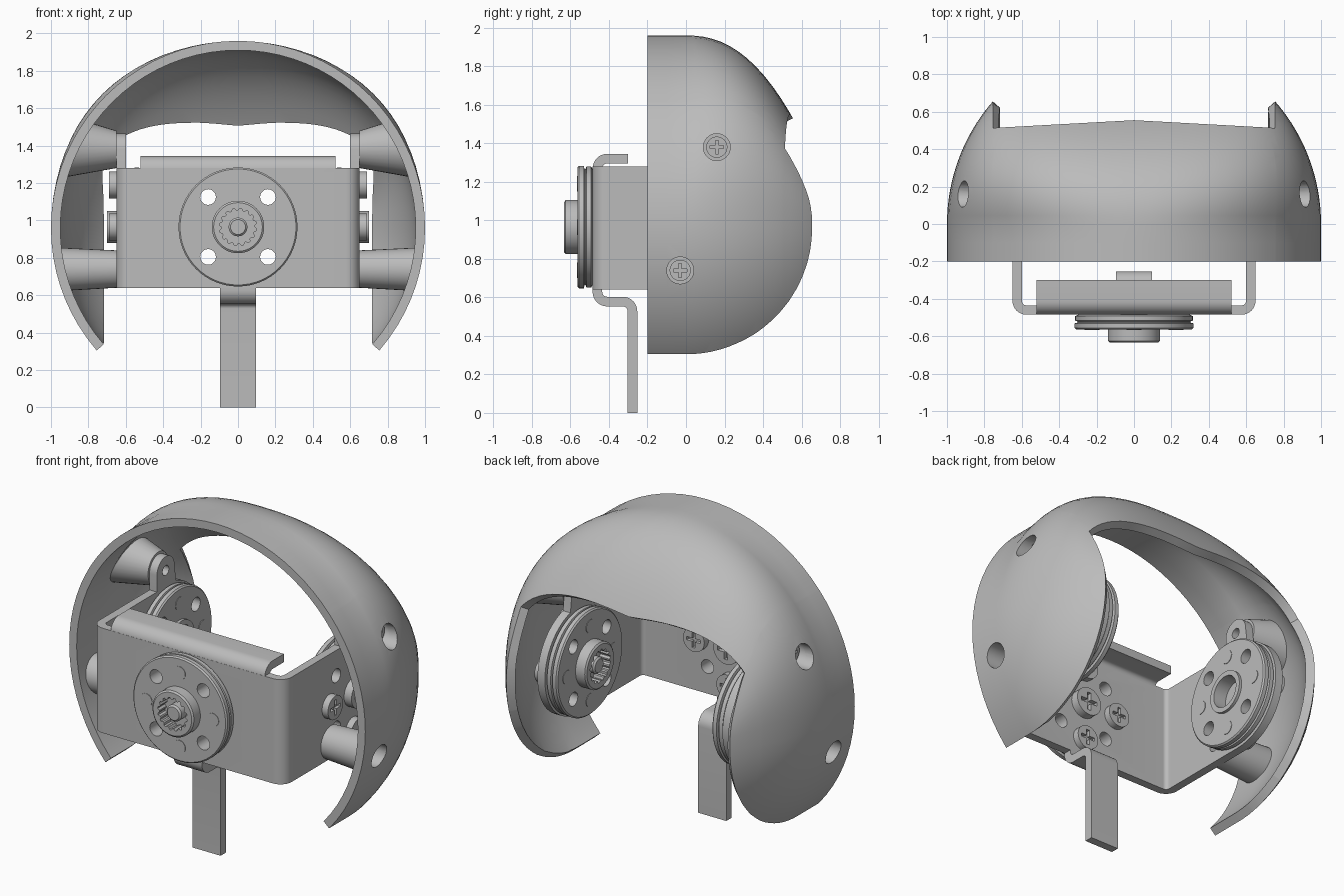
import bpy, bmesh
from math import sin, cos, pi, sqrt, radians, copysign
from mathutils import Vector, Matrix

if "Cube" in bpy.data.objects:
    bpy.data.objects.remove(bpy.data.objects["Cube"])

GREY = (0.5, 0.5, 0.5, 1)
mat = bpy.data.materials.new("plain grey")
mat.use_nodes = True
mat.diffuse_color = GREY
mat.node_tree.nodes["Principled BSDF"].inputs["Base Color"].default_value = GREY
made = []
MID = 0.96          # height of the shell's axis
HUB = (0.18, 0.965)  # y, z of the side hubs
CROSS = [(0.225, 0), (-0.225, 0), (0, 0.225), (0, -0.225)]
DIAG = [(0.16, 0.16), (-0.16, 0.16), (0.16, -0.16), (-0.16, -0.16)]
POSTS = [("upper", 0.16, 1.38, 0.1, 0.15), ("lower", -0.03, 0.74, 0.1, 0.115)]


def add(name, bm, fix=True):
    if fix:
        bmesh.ops.recalc_face_normals(bm, faces=bm.faces)
    me = bpy.data.meshes.new(name)
    bm.to_mesh(me)
    bm.free()
    me.materials.append(mat)
    ob = bpy.data.objects.new(name, me)
    bpy.context.collection.objects.link(ob)
    made.append(ob)
    return ob


def bake(ob):
    dg = bpy.context.evaluated_depsgraph_get()
    me = bpy.data.meshes.new_from_object(ob.evaluated_get(dg))
    ob.modifiers.clear()
    ob.data = me


def cut(ob, cutters):
    for c in cutters:
        m = ob.modifiers.new("cut", "BOOLEAN")
        m.operation, m.solver, m.object = "DIFFERENCE", "EXACT", c
    bake(ob)


def frame(pos, axis):
    return Matrix.Translation(pos) @ Vector(axis).to_track_quat("Z", "Y").to_matrix().to_4x4()


def cylinder(name, mtx, r, h, r2=None, seg=32):
    bm = bmesh.new()
    bmesh.ops.create_cone(bm, cap_ends=True, segments=seg, radius1=r, radius2=r if r2 is None else r2,
                          depth=h, matrix=mtx @ Matrix.Translation((0, 0, h / 2)))
    return add(name, bm)


def lathe(name, profile, mtx, seg=64, teeth=None):
    # Turned part; the profile radius named by teeth gets a splined wall
    bm = bmesh.new()
    rings = []
    for r, z in profile:
        ring = []
        for j in range(seg):
            t = 2 * pi * j / seg
            k = 0.88 if r == teeth and j % 4 < 2 else 1
            ring.append(bm.verts.new(mtx @ Vector((r * k * cos(t), r * k * sin(t), z))))
        rings.append(ring)
    for a, b in zip(rings, rings[1:]):
        for j in range(seg):
            bm.faces.new((a[j], a[j - 1], b[j - 1], b[j]))
    bm.faces.new(rings[0])
    bm.faces.new(rings[-1])
    return add(name, bm)


def prism(name, outline, a, b, place):
    bm = bmesh.new()
    lo = [bm.verts.new(place(u, v, a)) for u, v in outline]
    hi = [bm.verts.new(place(u, v, b)) for u, v in outline]
    bm.faces.new(lo)
    bm.faces.new(hi)
    for i in range(len(lo)):
        bm.faces.new((lo[i - 1], lo[i], hi[i], hi[i - 1]))
    return add(name, bm)


def bent_sheet(name, corners, a, b, place, r=0.05, t=0.05):
    # Sheet metal strip that follows a path with rounded corners
    c = [Vector(p) for p in corners]
    path = [c[0]]
    for p, q, s in zip(c, c[1:], c[2:]):
        d1, d2 = (q - p).normalized(), (s - q).normalized()
        for k in range(9):
            w = pi / 2 * k / 8
            path.append(q - d1 * r + d2 * r - d2 * r * cos(w) + d1 * r * sin(w))
    path.append(c[-1])
    left, right = [], []
    for i, p in enumerate(path):
        d = (path[min(i + 1, len(path) - 1)] - path[max(i - 1, 0)]).normalized()
        n = Vector((-d.y, d.x)) * t / 2
        left.append(p + n)
        right.append(p - n)
    return prism(name, left + right[::-1], a, b, place)


def arc(cy, cz, r, a0, a1, n=28):
    ts = [radians(a0 + (a1 - a0) * k / n) for k in range(n + 1)]
    return [(cy + r * cos(t), cz + r * sin(t)) for t in ts]


# Shell surface: half width, upper height and roundness at depth y
def station(y):
    y = max(y, 0)
    return sqrt(1 - y * y), 1 - 1.66 * y ** 2.3, 2 + 1.5 * y


def shell_x(y, z):
    a, h, n = station(y)
    d = z - MID
    if d < 0:
        h, n = a, 2
    return a * max(0, 1 - abs(d / h) ** n) ** (1 / n)


# Outer shell: rounded hood with two cheeks
bm = bmesh.new()
SEG = 80
depths = [-0.2, -0.1] + [0.72 * k / 16 for k in range(17)]
rows = []
for y in depths:
    a, h, n = station(y)
    row = []
    for j in range(SEG):
        c, s = cos(2 * pi * j / SEG), sin(2 * pi * j / SEG)
        e, hh = (2 / n, h) if s > 0 else (1, a)
        row.append(bm.verts.new((a * copysign(abs(c) ** e, c), y, MID + hh * copysign(abs(s) ** e, s))))
    rows.append(row)
for p, q in zip(rows, rows[1:]):
    for j in range(SEG):
        k = (j + 1) % SEG
        bm.faces.new((p[j], q[j], q[k], p[k]))


def slice_faces(co, no, side):
    fs = [f for f in bm.faces if f.calc_center_median().x * side > 0]
    geom = set(fs) | {e for f in fs for e in f.edges} | {v for f in fs for v in f.verts}
    bmesh.ops.bisect_plane(bm, geom=list(geom), plane_co=co, plane_no=no, dist=1e-5)


for s in (1, -1):
    slice_faces((0.755 * s, 0, 0), (1, 0, 0), s)
    slice_faces((0, 0.555, 0), (0.055 * s, 1, 0), s)
gone = []
for f in bm.faces:
    m = f.calc_center_median()
    if abs(m.x) < 0.755 and (m.z < 1.2 or m.y > 0.555 - 0.055 * abs(m.x)):
        gone.append(f)
bmesh.ops.delete(bm, geom=gone, context="FACES")
shell = add("shell", bm, fix=False)
sol = shell.modifiers.new("wall", "SOLIDIFY")
sol.thickness, sol.offset = 0.05, -1
bake(shell)

# Screw head pattern: a unit disc with a cross recess
head = cylinder("screw_pattern", Matrix(), 1, 1)
slots = []
for size in ((1.3, 0.28, 1), (0.28, 1.3, 1)):
    bm = bmesh.new()
    bmesh.ops.create_cube(bm, size=1, matrix=Matrix.Translation((0, 0, 1)) @ Matrix.Diagonal((*size, 1)))
    slots.append(add("slot_cutter", bm))
cut(head, slots)
helpers = [head] + slots


def screw(name, mtx, r, h):
    me = head.data.copy()
    me.transform(mtx @ Matrix.Diagonal((r, r, h, 1)))
    ob = bpy.data.objects.new(name, me)
    bpy.context.collection.objects.link(ob)
    made.append(ob)


# Bracket: folded front plate, top lip and bent leg
def sideways(u, v, w):
    return (w, u, v)


front = bent_sheet("bracket_front", [(-0.625, -0.38), (-0.625, -0.46), (0.625, -0.46), (0.625, -0.38)],
                   0.64, 1.28, lambda u, v, w: (u, v, w))
bent_sheet("bracket_top_lip", [(-0.46, 1.24), (-0.46, 1.32), (-0.3, 1.32)], -0.52, 0.52, sideways)
bent_sheet("bracket_leg", [(-0.46, 0.7), (-0.46, 0.578), (-0.278, 0.578), (-0.278, 0)],
           -0.095, 0.095, sideways)

# Hub discs: a grooved rim, then either a splined boss or a plain ring
RIM = [(0.3, 0), (0.315, 0.008), (0.315, 0.032), (0.302, 0.036), (0.302, 0.042), (0.318, 0.046),
       (0.318, 0.07), (0.31, 0.078)]
BOSS = [(0.14, 0.078), (0.14, 0.14), (0.13, 0.148), (0.1, 0.148), (0.1, 0.08), (0.05, 0.08),
        (0.05, 0.13), (0.04, 0.14)]
RING = [(0.125, 0.078), (0.125, 0.095), (0.095, 0.095), (0.095, 0.01)]


def hub(name, mtx, centre, plate):
    # Disc on one face of the plate, screws on the other, holes through both
    disc = lathe(name + "_hub", RIM + centre, mtx, teeth=0.1)
    holes = []
    for u, v in DIAG:
        holes.append(cylinder("hole_cutter", mtx @ Matrix.Translation((u, v, -0.1)), 0.042, 0.3, seg=20))
    cut(disc, holes)
    cut(plate, holes)
    helpers.extend(holes)
    back = mtx @ Matrix.Translation((0, 0, -0.05)) @ Matrix.Rotation(pi, 4, "X")
    screw(name + "_centre_screw", back, 0.085, 0.05)
    for u, v in CROSS:
        cylinder(name + "_screw_tip", mtx @ Matrix.Translation((u, v, 0.05)), 0.04, 0.031, seg=20)
        screw(name + "_screw", back @ Matrix.Translation((u, v, 0)), 0.072, 0.04)


hub("front", frame((0, -0.485, 0.965), (0, -1, 0)), BOSS, front)

# Side arms, hubs and the posts that carry the shell
outline = [(-0.4, 0.64)] + arc(*HUB, 0.325, -90, 76)
outline += arc(0.16, 1.38, 0.085, 0, 180, 16) + [(0.075, 1.28), (-0.4, 1.28)]
for side, s, centre in (("left", 1, BOSS), ("right", -1, RING)):
    arm = prism(side + "_arm", outline, 0.6 * s, 0.65 * s, sideways)
    hub(side, frame((0.6 * s, *HUB), (-s, 0, 0)), centre, arm)
    for label, y, z, r1, r2 in POSTS:
        post = cylinder(f"{side}_{label}_post", frame((0.65 * s, y, z), (s, 0, 0)), r1, 0.25, r2)
        for v in post.data.vertices:
            if abs(v.co.x) > 0.7:
                v.co.x = s * (shell_x(v.co.y, v.co.z) - 0.03)
        bore = cylinder("bore_cutter", frame((0.8 * s, y, z), (s, 0, 0)), 0.07, 0.4)
        pin = cylinder("pin_cutter", frame((0.55 * s, y, z), (s, 0, 0)), 0.03, 0.15, seg=20)
        cut(post, [bore, pin])
        cut(shell, [bore])
        cut(arm, [pin])
        screw(f"{side}_{label}_post_screw", frame((0.795 * s, y, z), (s, 0, 0)), 0.055, 0.045)
        helpers += [bore, pin]

# Remove cutters and smooth the curved faces
for ob in helpers:
    made.remove(ob)
    bpy.data.objects.remove(ob)
bpy.ops.object.select_all(action="DESELECT")
for ob in made:
    ob.select_set(True)
bpy.context.view_layer.objects.active = shell
bpy.ops.object.shade_smooth_by_angle(angle=radians(32))
